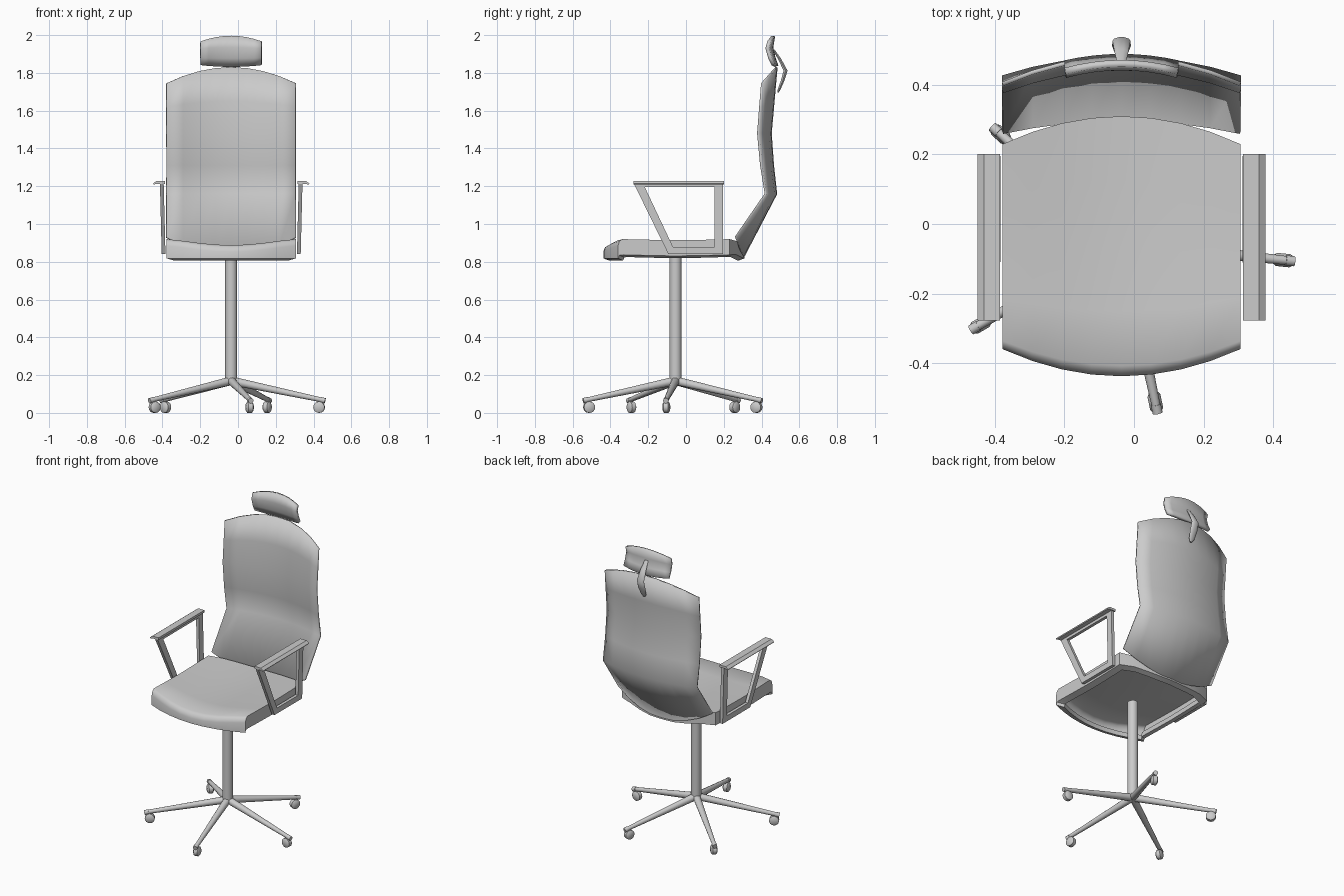
import bpy, bmesh
from math import radians, cos, sin, pi
from mathutils import Vector

if "Cube" in bpy.data.objects:
    bpy.data.objects.remove(bpy.data.objects["Cube"])

CX, CY = -0.036, -0.055   # chair axis
HALF = 0.342              # half width of seat and back


def finish(name, bm, angle=40, thick=0):
    bmesh.ops.recalc_face_normals(bm, faces=bm.faces[:])
    me = bpy.data.meshes.new(name)
    bm.to_mesh(me)
    bm.free()
    ob = bpy.data.objects.new(name, me)
    bpy.context.collection.objects.link(ob)
    if thick:
        m = ob.modifiers.new("thickness", 'SOLIDIFY')
        m.thickness, m.offset = thick, 0
    bpy.ops.object.select_all(action='DESELECT')
    ob.select_set(True)
    bpy.context.view_layer.objects.active = ob
    bpy.ops.object.shade_smooth_by_angle(angle=radians(angle))
    return ob


def sheet(bm, point, nu, rows):
    """Grid of quads; point(u, row) with u from -1 to 1."""
    g = [[bm.verts.new(point(-1 + 2 * i / nu, r)) for i in range(nu + 1)] for r in rows]
    for a, b in zip(g, g[1:]):
        for i in range(nu):
            bm.faces.new((a[i], a[i + 1], b[i + 1], b[i]))


def rod(bm, a, b, r1, r2, n=12):
    a, b = Vector(a), Vector(b)
    d = b - a
    mat = d.to_track_quat('Z', 'Y').to_matrix().to_4x4()
    mat.translation = (a + b) / 2
    bmesh.ops.create_cone(bm, cap_ends=True, segments=n, radius1=r1, radius2=r2,
                          depth=d.length, matrix=mat)


# Seat: dished top with rounded front lip, skirt and inward rim below
def seat_point(u, row):
    v, drop = row
    front, back = -0.438 + 0.078 * u * u, 0.31 - 0.08 * u * u
    z = 0.92 - 0.032 * (1 - u * u) ** 1.5 - drop
    return (CX + HALF * u, front + (back - front) * v, z)


bm = bmesh.new()
sheet(bm, seat_point, 8, [(0, .035), (.012, .012), (.04, 0), (.25, .003), (.5, .006),
                          (.75, .004), (1, 0)])
edges = [e for e in bm.edges if e.is_boundary]
for step in range(3):
    res = bmesh.ops.extrude_edge_only(bm, edges=edges)["geom"]
    for v in [g for g in res if isinstance(g, bmesh.types.BMVert)]:
        if step == 0:
            v.co.z -= 0.083 if v.co.y > -0.35 and abs(v.co.x - CX) > .33 else 0.073
            v.co.z = max(v.co.z, 0.818)
        elif step == 1:
            v.co.x = CX + (v.co.x - CX) * 0.88
            v.co.y = -0.06 + (v.co.y + 0.06) * 0.91
            v.co.z -= 0.012
        else:
            v.co.z += 0.03
    edges = [g for g in res if isinstance(g, bmesh.types.BMEdge)]
    edges = [e for e in edges if e.is_boundary]
finish("seat", bm, 40)

# Backrest: (z, z bow, y, y bow) for each row
bm = bmesh.new()
sheet(bm, lambda u, r: (CX + HALF * u, r[2] - r[3] * u * u, r[0] + r[1] * u * u), 8,
      [(.825, .105, .302, .038), (1.16, .0, .477, .055), (1.31, 0, .46, .062),
       (1.48, 0, .448, .066), (1.65, -.03, .463, .07), (1.83, -.085, .479, .076)])
finish("backrest", bm, 50, 0.012)

# Headrest pad
bm = bmesh.new()
sheet(bm, lambda u, r: (CX + 0.162 * u, r[2] - r[3] * u * u, r[0] + r[1] * u * u), 8,
      [(1.835, .01, .48, .018), (1.88, .002, .464, .02), (1.935, -.005, .452, .022),
       (1.995, -.03, .462, .022)])
finish("headrest", bm, 50, 0.02)

# Headrest bracket: bent strap with tapered ends (y, z, half width, half thickness)
bm = bmesh.new()
rings = []
for y, z, w, t in [(.462, 1.925, .012, .006), (.495, 1.875, .02, .009), (.527, 1.812, .026, .011),
                   (.512, 1.76, .027, .01), (.494, 1.715, .02, .008), (.487, 1.695, .008, .004)]:
    rings.append([bm.verts.new((CX + w * cos(k * pi / 5), y + t * sin(k * pi / 5), z))
                  for k in range(10)])
for a, b in zip(rings, rings[1:]):
    for k in range(10):
        bm.faces.new((a[k], a[(k + 1) % 10], b[(k + 1) % 10], b[k]))
bm.faces.new(rings[0])
bm.faces.new(rings[-1])
finish("headrest_bracket", bm, 50)

# Armrests: open four-sided frame plus a thin pad with a turned-down outer edge
OUTER = [(-.275, 1.212), (.195, 1.212), (.195, .84), (-.093, .84)]
INNER = [(-.218, 1.195), (.152, 1.195), (.152, .877), (-.068, .877)]
PAD = [(.350, 1.228), (.396, 1.228), (.414, 1.214), (.410, 1.208), (.394, 1.213), (.350, 1.213)]
for side, s in (("left", -1), ("right", 1)):
    bm = bmesh.new()

    def loop(pts, x):
        return [bm.verts.new((CX + s * (x + (z - .84) * .025), y, z)) for y, z in pts]
    oi, ii, oo, io = loop(OUTER, .348), loop(INNER, .348), loop(OUTER, .368), loop(INNER, .368)
    for a, b in ((oi, ii), (ii, io), (io, oo), (oo, oi)):
        for k in range(4):
            n = (k + 1) % 4
            bm.faces.new((a[k], a[n], b[n], b[k]))
    finish(side + "_arm_frame", bm, 30)

    bm = bmesh.new()
    ends = [[bm.verts.new((CX + s * x, y, z)) for x, z in PAD] for y in (-.277, .202)]
    for k in range(6):
        n = (k + 1) % 6
        bm.faces.new((ends[0][k], ends[0][n], ends[1][n], ends[1][k]))
    for e in ends:
        bm.faces.new(e)
    finish(side + "_arm_pad", bm, 30)

# Column
bm = bmesh.new()
rod(bm, (CX, CY, .165), (CX, CY, .825), .032, .032, 16)
finish("column", bm)

# Five-star base with casters
for i in range(5):
    a = radians(-6 + 72 * i)
    d, side = Vector((cos(a), sin(a), 0)), Vector((-sin(a), cos(a), 0))
    hub = Vector((CX, CY, 0))
    up = Vector((0, 0, 1))
    bm = bmesh.new()
    rod(bm, hub + up * .17, hub + d * .48 + up * .069, .023, .0125)
    rod(bm, hub + d * .475 + up * .070, hub + d * .5 + up * .064, .0145, .0145)
    finish(f"base_leg_{i + 1}", bm)
    bm = bmesh.new()
    c = hub + d * .468 + up * .03
    rod(bm, c, c + up * .038, .008, .008, 8)
    for p, q, r1, r2 in ((-.019, -.012, .019, .03), (-.012, .012, .03, .03), (.012, .019, .03, .019)):
        rod(bm, c + side * p, c + side * q, r1, r2, 16)
    finish(f"caster_{i + 1}", bm, 60)
